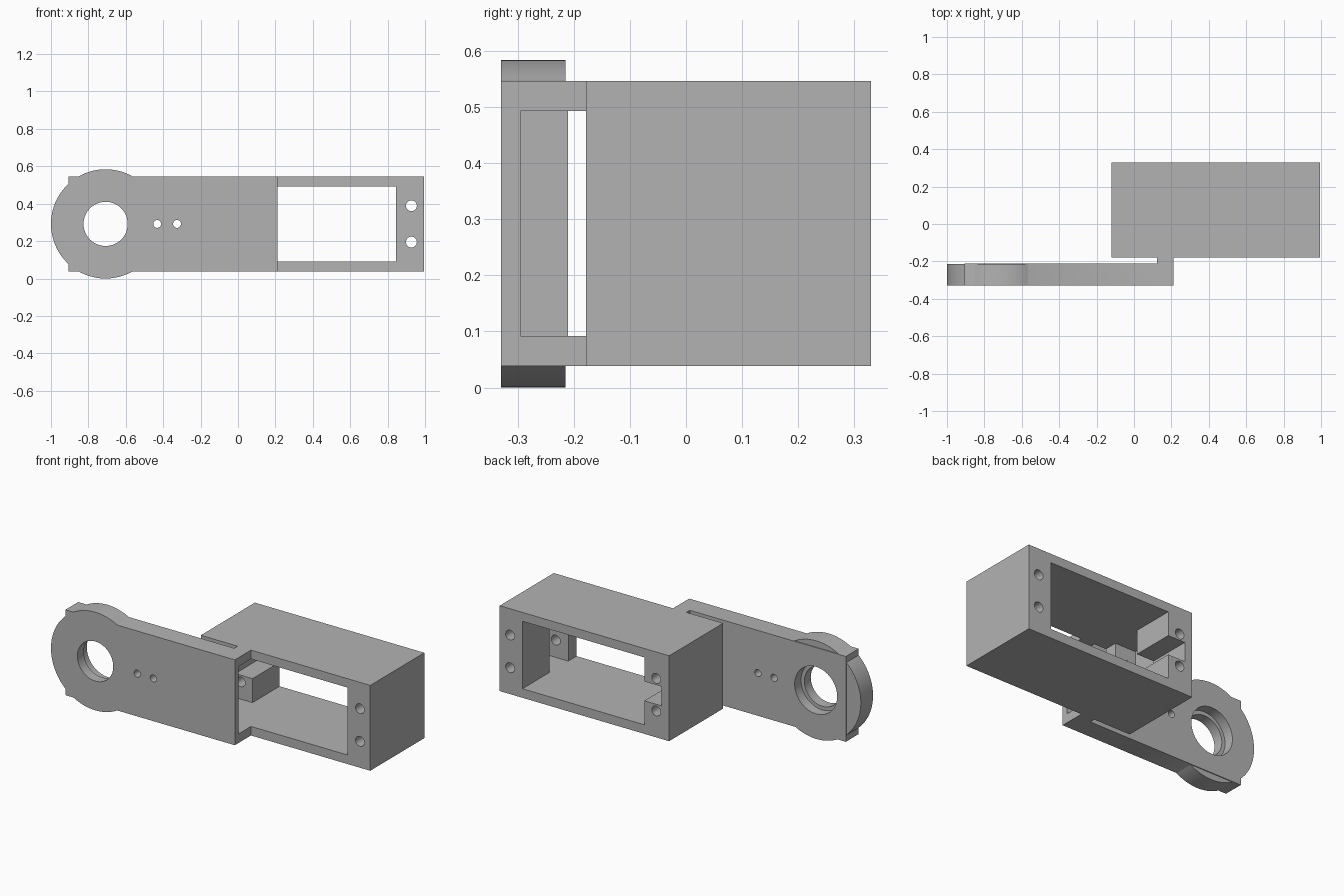
import bpy, math

if "Cube" in bpy.data.objects:
    bpy.data.objects.remove(bpy.data.objects["Cube"])

# Single material
grey = bpy.data.materials.new("plain_grey")
grey.diffuse_color = (0.45, 0.45, 0.45, 1)
grey.use_nodes = True
grey.node_tree.nodes["Principled BSDF"].inputs["Base Color"].default_value = grey.diffuse_color


def block(name, x0, x1, y0, y1, z0, z1):
    bpy.ops.mesh.primitive_cube_add(size=1, location=((x0 + x1) / 2, (y0 + y1) / 2, (z0 + z1) / 2))
    ob = bpy.context.object
    ob.name = name
    ob.scale = (x1 - x0, y1 - y0, z1 - z0)
    bpy.ops.object.transform_apply(location=True, rotation=True, scale=True)
    return ob


def disc(name, x, z, r, y0, y1, n=48):
    bpy.ops.mesh.primitive_cylinder_add(vertices=n, radius=r, depth=y1 - y0,
                                        location=(x, (y0 + y1) / 2, z),
                                        rotation=(math.pi / 2, 0, 0))
    ob = bpy.context.object
    ob.name = name
    bpy.ops.object.transform_apply(location=True, rotation=True, scale=True)
    return ob


def combine(base, other, op):
    mod = base.modifiers.new(op, 'BOOLEAN')
    mod.operation, mod.object, mod.solver = op, other, 'EXACT'
    bpy.ops.object.select_all(action='DESELECT')
    bpy.context.view_layer.objects.active = base
    base.select_set(True)
    bpy.ops.object.modifier_apply(modifier=mod.name)
    bpy.data.objects.remove(other, do_unlink=True)


Z0, Z1, ZC = 0.038, 0.546, 0.292      # body height and centre line
BX, BR = -0.708, 0.292                # boss centre and radius
FRONT, BACK = -0.33, 0.33

# Arm plate with round boss, bridge and motor housing
bracket = block("motor_bracket_arm", -0.905, 0.21, FRONT, -0.21, Z0, Z1)
combine(bracket, disc("boss", BX, ZC, BR, FRONT, -0.215, 128), 'UNION')
combine(bracket, block("housing", -0.12, 0.995, -0.178, BACK, Z0, Z1), 'UNION')
combine(bracket, block("bridge", 0.122, 0.21, -0.25, -0.15, Z0, Z1), 'UNION')

cutters = [
    # Motor opening, reaching into the arm plate as a pocket
    block("opening", 0.043, 0.845, -0.295, 0.4, 0.092, 0.493),
    # Side slots for the mounting ears
    block("ear_slot", -0.095, 0.97, -0.10, 0.075, 0.092, 0.493),
    # Cable notch in the rear left post
    block("cable_notch", -0.07, 0.1, 0.0, 0.4, 0.235, 0.35),
    # Shaft hole and rear counterbore
    disc("shaft_hole", BX, ZC, 0.118, -0.4, -0.15, 64),
    disc("counterbore", BX, ZC, 0.14, -0.27, -0.15, 64),
]
# Small arm holes
for x in (-0.432, -0.326):
    cutters.append(disc("arm_hole", x, ZC, 0.021, -0.4, -0.195, 32))
# Housing screw holes
for x in (-0.035, 0.927):
    for z in (0.195, 0.389):
        cutters.append(disc("screw_hole", x, z, 0.029, -0.19, 0.4, 32))
for c in cutters:
    combine(bracket, c, 'DIFFERENCE')

bracket.data.materials.clear()
bracket.data.materials.append(grey)
for p in bracket.data.polygons:
    p.material_index = 0
bpy.ops.object.shade_smooth_by_angle(angle=math.radians(30))
